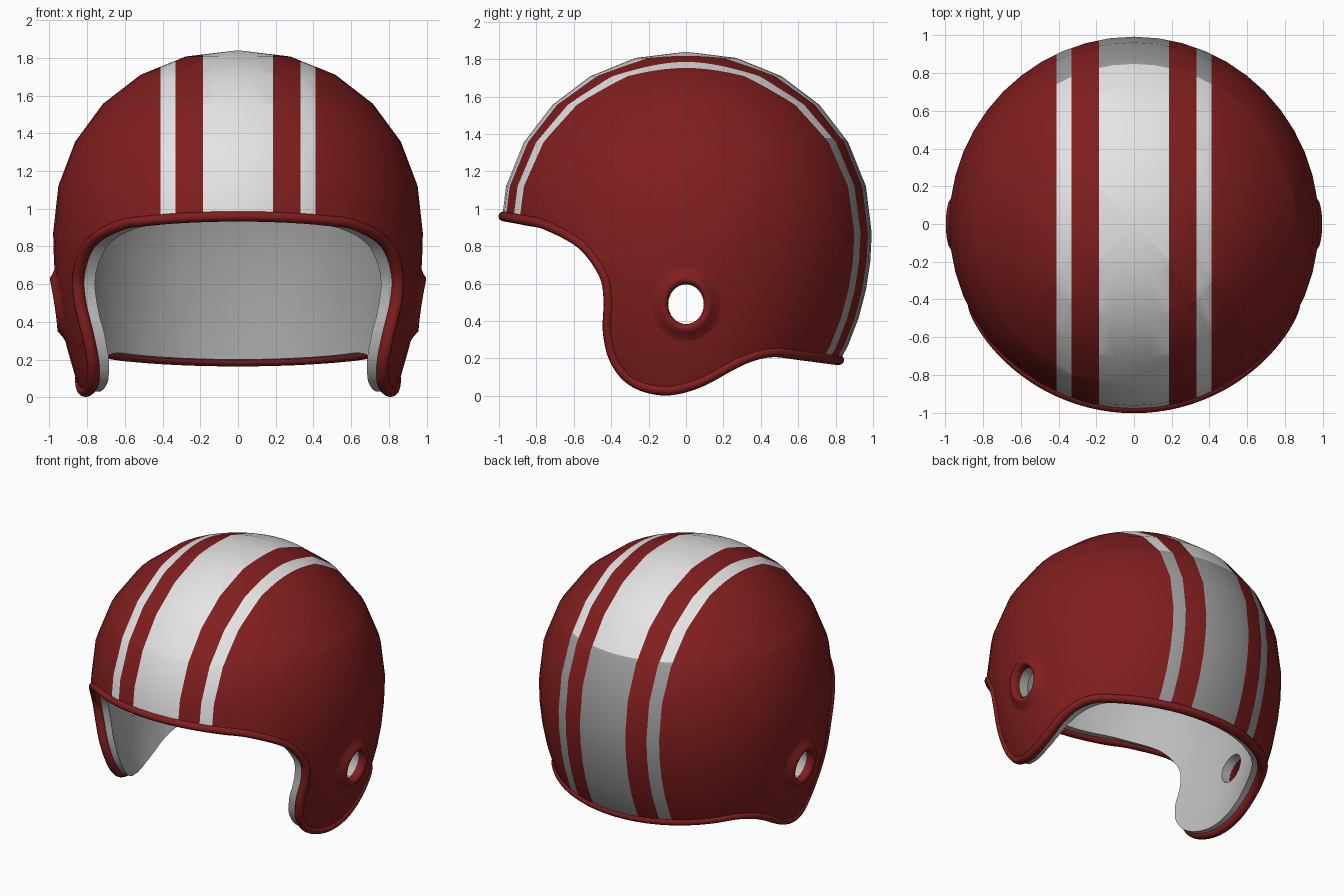
import bpy, bmesh, math
from mathutils import Vector

if "Cube" in bpy.data.objects:
    bpy.data.objects.remove(bpy.data.objects["Cube"])

ZC = 0.87            # height of the widest ring
SEG = 48             # sides round the shell
RIM_OFF = 0.02       # depth of the rim centre below the outer skin
LINING_OFF = 0.1     # wall thickness


def material(name, c):
    m = bpy.data.materials.new(name)
    m.diffuse_color = (*c, 1)
    m.use_nodes = True
    m.node_tree.nodes["Principled BSDF"].inputs["Base Color"].default_value = m.diffuse_color
    return m


RED = material("red", (0.22, 0.013, 0.013))
WHITE = material("white", (0.78, 0.78, 0.78))
GREY = material("grey", (0.34, 0.34, 0.34))
LINING = material("light grey", (0.5, 0.5, 0.5))
MATS = (RED, WHITE, GREY, LINING)


def semi_axes(z, off):
    """Half width and half depth of the shell at height z, inset by off."""
    d = z - ZC
    a, b = 0.98 - off, 0.993 - off
    if d > 0:
        q = d / (0.97 - off)
        return [s * max(0, 1 - q ** e) ** (1 / e) for s, e in ((a, 2.1), (b, 2.05))]
    return a * math.sqrt(max(0, 1 - (d / 1.6) ** 2)), b * math.sqrt(max(0, 1 - (d / 1.23) ** 2))


def surface_x(y, z, off):
    a, b = semi_axes(z, off)
    return a * math.sqrt(max(0, 1 - (y / b) ** 2))


def add(name, bm, mats):
    bmesh.ops.recalc_face_normals(bm, faces=bm.faces)
    me = bpy.data.meshes.new(name)
    bm.to_mesh(me)
    bm.free()
    for m in mats:
        me.materials.append(m)
    ob = bpy.data.objects.new(name, me)
    bpy.context.collection.objects.link(ob)
    return ob


def smooth(ob, angle=35):
    bpy.ops.object.select_all(action='DESELECT')
    ob.select_set(True)
    bpy.context.view_layer.objects.active = ob
    bpy.ops.object.shade_smooth_by_angle(angle=math.radians(angle))


def bridge(bm, rings):
    """Quads between closed loops; the last loop joins back to the first."""
    for r, q in zip(rings, rings[1:] + rings[:1]):
        for i in range(len(r)):
            j = (i + 1) % len(r)
            bm.faces.new((r[i], q[i], q[j], r[j]))


# Side outline of the opening (y, z), forehead to nape, smoothed
END_F = (-semi_axes(0.96, RIM_OFF)[1], 0.96)
END_B = (semi_axes(0.192, RIM_OFF)[1], 0.192)
KEYS = [END_F, (-0.85, 0.938), (-0.74, 0.912), (-0.555, 0.81), (-0.44, 0.655),
        (-0.412, 0.52), (-0.415, 0.34), (-0.375, 0.185), (-0.275, 0.072),
        (-0.11, 0.03), (0.065, 0.07), (0.25, 0.168), (0.36, 0.215),
        (0.47, 0.235), (0.6, 0.22), END_B]


def outline(steps=8):
    p = [Vector(k) for k in KEYS]
    p = [2 * p[0] - p[1]] + p + [2 * p[-1] - p[-2]]
    out, n = [], len(p) - 3
    for i in range(n):
        a, b, c, d = p[i:i + 4]
        for s in range(steps):
            t = s / steps
            if i == 0:
                t = t * t
            if i == n - 1:
                t = 1 - (1 - t) ** 2
            out.append(0.5 * (2 * b + (c - a) * t + (2 * a - 5 * b + 4 * c - d) * t * t
                              + (3 * b - a - 3 * c + d) * t ** 3))
    return out + [p[-2]]


PATH = outline()


# Shell: closed dome with outer and inner skins
def skin(bm, off, mi):
    top = 0.97 - off
    zs = [ZC + top * math.sin(math.radians(e)) for e in (75, 60, 45, 30, 15, 0)]
    zs += [ZC - d for d in (0.15, 0.3, 0.45, 0.6, 0.75, 0.9, 1.0)]
    rings = []
    for z in zs:
        a, b = semi_axes(z, off)
        rings.append([bm.verts.new((a * math.cos(t), b * math.sin(t), z))
                      for t in (2 * math.pi * i / SEG for i in range(SEG))])
    pole = bm.verts.new((0, 0, ZC + top))
    for i in range(SEG):
        j = (i + 1) % SEG
        bm.faces.new((pole, rings[0][i], rings[0][j])).material_index = mi
        for r, q in zip(rings, rings[1:]):
            bm.faces.new((r[i], q[i], q[j], r[j])).material_index = mi
    return rings[-1]


bm = bmesh.new()
lo, li = skin(bm, 0, 0), skin(bm, LINING_OFF, 3)
for i in range(SEG):
    j = (i + 1) % SEG
    bm.faces.new((lo[i], li[i], li[j], lo[j]))

# Cut stripe edges and colour borders into the skins
cuts = [((x * s, 0, 0), (1, 0, 0)) for x in (0.185, 0.33, 0.41) for s in (1, -1)]
cuts += [((0, 0, 1.38), (0, 0, 1)), ((0, 0.4, 0), (0, 1, 0))]
for co, no in cuts:
    bmesh.ops.bisect_plane(bm, geom=bm.verts[:] + bm.edges[:] + bm.faces[:],
                           plane_co=co, plane_no=no, dist=1e-5)
for f in bm.faces:
    c = f.calc_center_median()
    if f.material_index == 3:                         # lining, darker at the back
        f.material_index = 2 if c.y > 0.4 else 3
    elif abs(c.x) < 0.185 or 0.33 < abs(c.x) < 0.41:  # stripes, grey low at the back
        f.material_index = 2 if c.y > 0 and c.z < 1.38 else 1
shell = add("shell", bm, MATS)

# Cutters: everything below the outline, and the ear holes
poly = [(-1.3, 1.0)] + [tuple(p) for p in PATH] + [(1.3, 0.12), (1.3, -0.6), (-1.3, -0.6)]
hole = [(0.096 * math.cos(t), 0.49 + 0.107 * math.sin(t))
        for t in (2 * math.pi * i / 32 for i in range(32))]
cutters = []
for name, pts in (("opening_cutter", poly), ("ear_hole_cutter", hole)):
    bm = bmesh.new()
    face = bm.faces.new([bm.verts.new((-1.5, y, z)) for y, z in pts])
    ext = bmesh.ops.extrude_face_region(bm, geom=[face])
    bmesh.ops.translate(bm, vec=(3, 0, 0),
                        verts=[v for v in ext["geom"] if isinstance(v, bmesh.types.BMVert)])
    for f in bm.faces:
        f.material_index = 3
    c = add(name, bm, MATS)
    c.hide_render = True
    m = shell.modifiers.new(name, 'BOOLEAN')
    m.operation, m.solver, m.object = 'DIFFERENCE', 'EXACT', c
    cutters.append(c)
deps = bpy.context.evaluated_depsgraph_get()
cut_mesh = bpy.data.meshes.new_from_object(shell.evaluated_get(deps))
shell.modifiers.clear()
shell.data = cut_mesh
for c in cutters:
    bpy.data.objects.remove(c)
smooth(shell)

# Rolled rim: flattened tube following the opening on both sides
half = [Vector((surface_x(y, z, RIM_OFF), y, z)) for y, z in PATH]
half[0].x = half[-1].x = 0
loop = half + [Vector((-p.x, p.y, p.z)) for p in half[-2:0:-1]]
bm = bmesh.new()
rings = []
for i, p in enumerate(loop):
    tan = (loop[(i + 1) % len(loop)] - loop[i - 1]).normalized()
    a, b = semi_axes(p.z, RIM_OFF)
    n = Vector((p.x / a ** 2, p.y / b ** 2, 0))
    n = (n - tan * n.dot(tan)).normalized()
    w = tan.cross(n)
    rings.append([bm.verts.new(p + n * 0.034 * math.cos(t) + w * 0.028 * math.sin(t))
                  for t in (2 * math.pi * k / 12 for k in range(12))])
bridge(bm, rings)
smooth(add("rim", bm, (RED,)), 60)

# Raised flared rings round the ear holes: (radius, height above the shell)
PROFILE = [(0.2, -0.008), (0.175, 0.002), (0.155, 0.011), (0.14, 0.022), (0.128, 0.029),
           (0.114, 0.028), (0.102, 0.018), (0.095, 0.0), (0.095, -0.03)]
for side, name in ((1, "ear_ring_left"), (-1, "ear_ring_right")):
    bm = bmesh.new()
    rings = []
    for r, h in PROFILE:
        ring = []
        for i in range(32):
            t = 2 * math.pi * i / 32
            y, z = r * math.cos(t), 0.49 + (r + 0.011) * math.sin(t)
            ring.append(bm.verts.new((side * (surface_x(y, z, 0) + h), y, z)))
        rings.append(ring)
    bridge(bm, rings)
    smooth(add(name, bm, (RED,)), 60)
